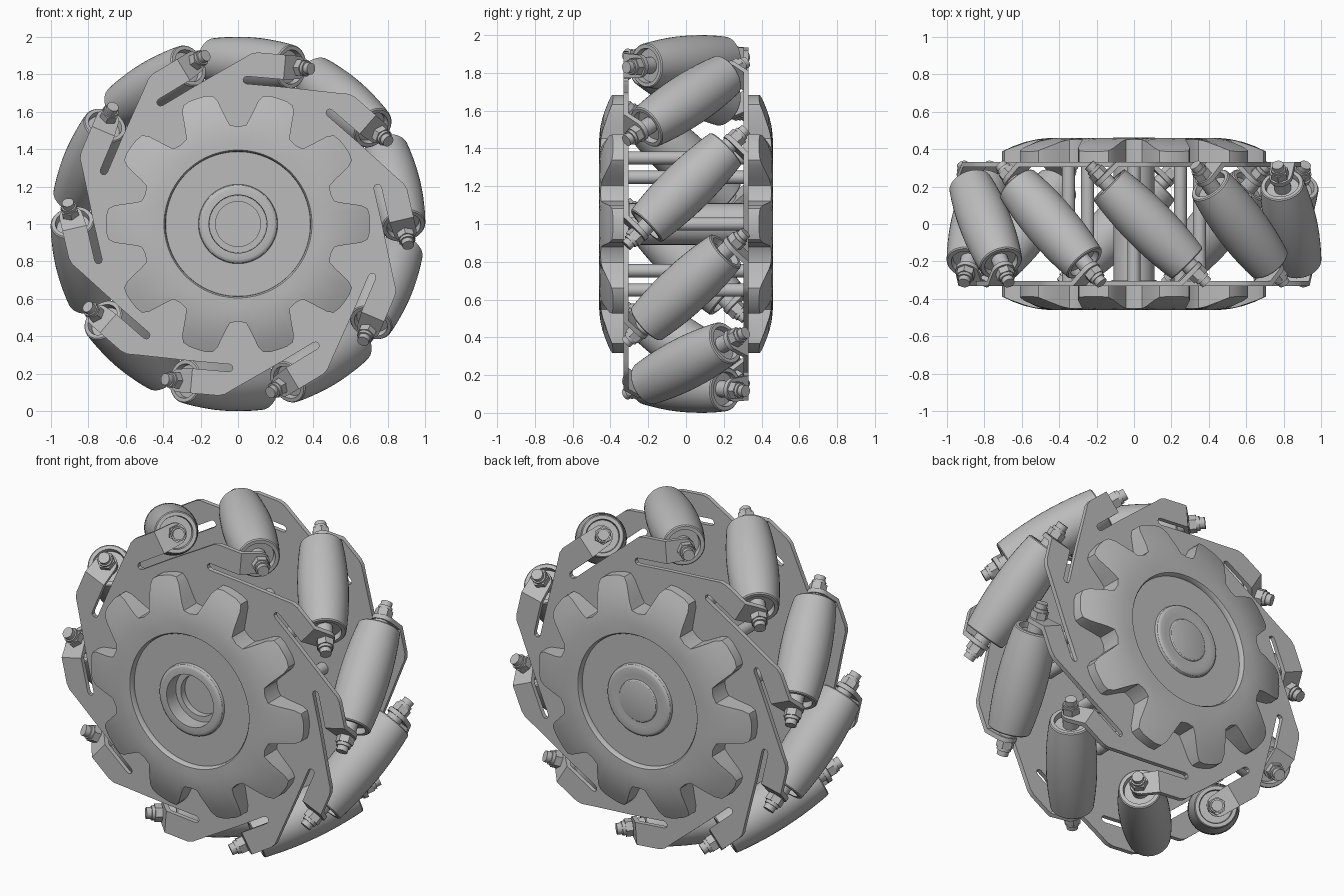
import bpy, bmesh
from math import sin, cos, pi, radians, sqrt
from mathutils import Matrix, Vector

cube = bpy.data.objects.get("Cube")
if cube:
    bpy.data.objects.remove(cube)

metal = bpy.data.materials.new("grey_metal")
metal.use_nodes = True
GREY = (0.5, 0.5, 0.5, 1)
metal.diffuse_color = GREY
metal.node_tree.nodes["Principled BSDF"].inputs["Base Color"].default_value = GREY

COUNT, STEP, START = 10, 36, 13      # rollers, spacing and first angle in degrees
AXIS_R = 0.86                        # radius at which the roller axles sit
CENTRE = Matrix.Translation((0, 0, 1))
DIAG = Vector((1, -1, 0)).normalized()


def sector(angle):
    """Frame at a wheel angle: x runs clockwise, y along the axle, z outward."""
    return Matrix.Rotation(radians(90 - angle), 4, "Y")


def finish(name, bm, matrix=CENTRE, angle=35):
    bmesh.ops.recalc_face_normals(bm, faces=bm.faces)
    mesh = bpy.data.meshes.new(name)
    bm.to_mesh(mesh)
    bm.free()
    mesh.materials.append(metal)
    return add(name, mesh, matrix, angle)


def add(name, mesh, matrix, angle=35):
    obj = bpy.data.objects.new(name, mesh)
    bpy.context.collection.objects.link(obj)
    obj.matrix_world = matrix
    bpy.ops.object.select_all(action="DESELECT")
    obj.select_set(True)
    bpy.context.view_layer.objects.active = obj
    bpy.ops.object.shade_smooth_by_angle(angle=radians(angle))
    return obj


def rings(bm, loops):
    """Skin a list of equally long closed loops and cap both ends."""
    rows = [[bm.verts.new(p) for p in loop] for loop in loops]
    n = len(rows[0])
    for a, b in zip(rows, rows[1:]):
        for i in range(n):
            j = (i + 1) % n
            bm.faces.new((a[i], a[j], b[j], b[i]))
    bm.faces.new(rows[0])
    bm.faces.new(rows[-1][::-1])


def lathe(bm, profile, n):
    rings(bm, [[(r * cos(2 * pi * i / n), r * sin(2 * pi * i / n), h)
                for i in range(n)] for r, h in profile])


def slab(bm, points, offset):
    rings(bm, [points, [p + offset for p in points]])


# Barrel roller with a cupped recess at each end
half = [(0.04, 0.265), (0.088, 0.265), (0.092, 0.298), (0.112, 0.298)]
half += [(0.14 - 0.26 * s * s, s) for s in (0.292, 0.24, 0.18, 0.12, 0.06)]
bm = bmesh.new()
lathe(bm, half + [(0.14, 0)] + [(r, -h) for r, h in half[::-1]], 40)
roller = finish("roller", bm)

# Axle with a bushing, two nuts and a threaded tip at each end
bm = bmesh.new()
lathe(bm, [(0.032, -0.447), (0.032, 0.447)], 16)
for side in (-1, 1):
    lathe(bm, [(0.045, side * 0.26), (0.045, side * 0.336)], 16)
    lathe(bm, [(0.05, side * 0.36), (0.05, side * 0.4)], 6)
    lathe(bm, [(0.04, side * 0.4), (0.04, side * 0.418)], 16)
axle = finish("axle", bm)

tilt = DIAG.to_track_quat("Z", "Y").to_matrix().to_4x4()
for k in range(COUNT):
    place = CENTRE @ sector(START + k * STEP) @ Matrix.Translation((0, 0, AXIS_R)) @ tilt
    if k == 0:
        roller.matrix_world = axle.matrix_world = place
    else:
        add(f"roller_{k}", roller.data, place)
        add(f"axle_{k}", axle.data, place)

# Side plate: slotted saw-tooth disc with bent axle tabs
FACE, THICK, BEND = -0.331, 0.026, 0.175
LOW, HIGH, TIP = 0.79, 0.922, 0.062
outline = [(-0.06, 0.876), (-0.01, 0.912), (0.025, HIGH), (BEND, HIGH), (BEND, LOW), (-0.02, LOW)]
outline += [(-0.02 - 0.02 * sin(a), 0.77 + 0.02 * cos(a)) for a in (pi / 4, pi / 2, 3 * pi / 4)]
outline += [(-0.02, 0.75), (BEND, 0.75)]
tab = [(0, LOW)] + [(0.1 + TIP * cos(a), AXIS_R + TIP * sin(a))
                    for a in (radians(d) for d in range(-90, 91, 15))] + [(0, HIGH)]
bm = bmesh.new()
edge = []
for k in range(COUNT):
    frame = sector(START - k * STEP)
    edge += [frame @ Vector((t, FACE, r)) for t, r in outline]
    d = 1 / sqrt(2)
    slab(bm, [frame @ Vector((BEND + u * d, FACE + u * d, r)) for u, r in tab],
         frame @ (DIAG * -THICK))
slab(bm, edge, Vector((0, THICK, 0)))
plate = finish("front_plate", bm, angle=25)
flip = Matrix.Rotation(pi, 4, sector(START) @ Vector((0, 0, 1)))
add("back_plate", plate.data, CENTRE @ flip, 25)

# Domed hub cover with ten teeth, recessed face and central boss
TEETH = 10
tooth = [0.705, 0.705, 0.697, 0.665, 0.57, 0.53, 0.52, 0.53, 0.57, 0.665, 0.697, 0.705]
shift = [0, 0.1, 0.19, 0.24, 0.32, 0.37, 0.5, 0.63, 0.68, 0.76, 0.81, 0.9]
rim = [(r, 2 * pi * (k + s) / TEETH) for k in range(TEETH) for r, s in zip(tooth, shift)]


def dome(r):
    return 0.46 - 0.07 * (max(0, r - 0.43) / 0.27) ** 2


def cover(name, side, inner):
    def loop(radius, height):
        return [(radius(r) * cos(a), side * height(radius(r)), radius(r) * sin(a)) for r, a in rim]

    loops = [loop(lambda r: r, lambda r: 0.325)]
    for f in (1, 0.8, 0.6, 0.4, 0.2, 0):
        loops.append(loop(lambda r: 0.395 + (r - 0.395) * f, dome))
    for radius, height in inner:
        loops.append(loop(lambda r: radius, lambda r: height))
    bm = bmesh.new()
    rings(bm, loops)
    finish(name, bm, angle=30)


boss = [(0.388, 0.45), (0.386, 0.43), (0.212, 0.43), (0.208, 0.445), (0.2, 0.452), (0.19, 0.455)]
cover("front_cover", -1, boss + [(0.155, 0.455), (0.153, 0.37), (0.12, 0.37), (0.12, 0.3)])
cover("back_cover", 1, boss + [(0.155, 0.452), (0.125, 0.452), (0.12, 0.458), (0.11, 0.461)])

# Central tube and spacer rods joining the two plates
turn = Matrix.Rotation(pi / 2, 4, "X")
bm = bmesh.new()
lathe(bm, [(0.11, -0.31), (0.11, 0.31)], 40)
finish("central_tube", bm, CENTRE @ turn)
bm = bmesh.new()
lathe(bm, [(0.035, -0.31), (0.035, 0.31)], 20)
rod = finish("spacer_rod", bm)
for k in range(8):
    a = 2 * pi * k / 8
    place = CENTRE @ Matrix.Translation((0.35 * cos(a), 0, 0.35 * sin(a))) @ turn
    if k == 0:
        rod.matrix_world = place
    else:
        add(f"spacer_rod_{k}", rod.data, place)
